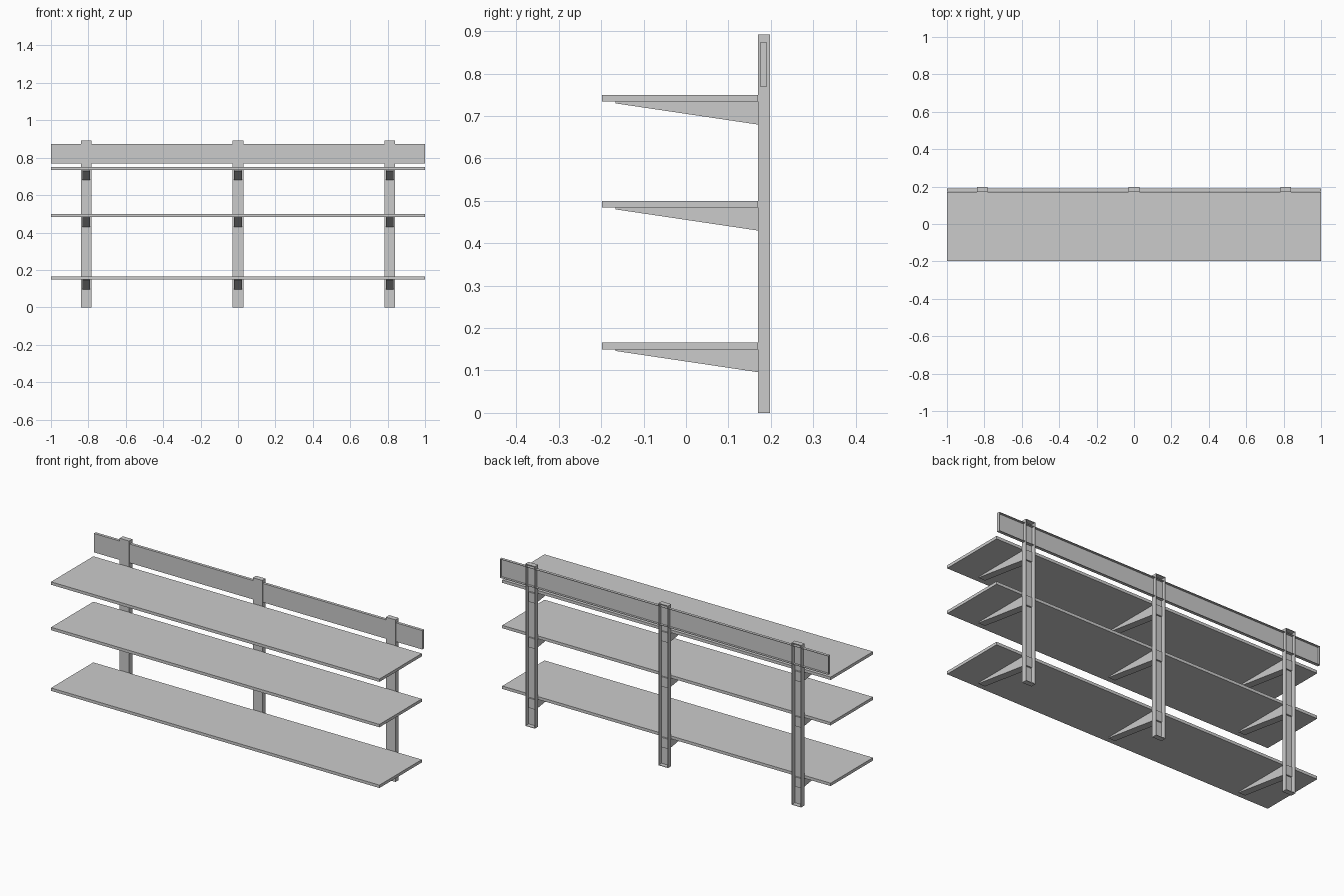
import bpy, bmesh

if "Cube" in bpy.data.objects:
    bpy.data.objects.remove(bpy.data.objects["Cube"])

FRONT, BACK, WALL = -0.198, 0.198, 0.004
POST_Y = 0.170
SHELF_T = 0.016
POST_X = (-0.811, 0, 0.811)
SHELF_TOPS = (0.166, 0.5, 0.75)


def finish(name, bm):
    bmesh.ops.recalc_face_normals(bm, faces=bm.faces)
    me = bpy.data.meshes.new(name)
    bm.to_mesh(me)
    bm.free()
    ob = bpy.data.objects.new(name, me)
    bpy.context.collection.objects.link(ob)
    return ob


def box(name, x0, x1, y0, y1, z0, z1, tray=False):
    """Box; a tray has its back (+y) face sunk in, leaving thin walls."""
    bm = bmesh.new()
    bmesh.ops.create_cube(bm, size=1)
    for v in bm.verts:
        v.co = (x1 if v.co.x > 0 else x0, y1 if v.co.y > 0 else y0, z1 if v.co.z > 0 else z0)
    if tray:
        bm.normal_update()
        back = max(bm.faces, key=lambda f: f.calc_center_median().y)
        bmesh.ops.inset_region(bm, faces=[back], thickness=WALL)
        walls = bmesh.ops.extrude_face_region(bm, geom=[back])["geom"]
        bmesh.ops.translate(bm, vec=(0, y0 + WALL - y1, 0),
                            verts=[g for g in walls if isinstance(g, bmesh.types.BMVert)])
        if back.is_valid:
            bmesh.ops.delete(bm, geom=[back], context='FACES_ONLY')
    return finish(name, bm)


def prism(name, x0, x1, profile):
    """Extrude a (y, z) profile along x."""
    bm = bmesh.new()
    f = bm.faces.new([bm.verts.new((x0, y, z)) for y, z in profile])
    ext = bmesh.ops.extrude_face_region(bm, geom=[f])["geom"]
    bmesh.ops.translate(bm, vec=(x1 - x0, 0, 0),
                        verts=[g for g in ext if isinstance(g, bmesh.types.BMVert)])
    return finish(name, bm)


# Upright channel posts, open at the back
for x in POST_X:
    box("post", x - 0.029, x + 0.029, POST_Y, BACK, 0, 0.892, tray=True)

# Shelves with tapered brackets whose heels hook into the posts
for top in SHELF_TOPS:
    under = top - SHELF_T
    box("shelf", -1, 1, FRONT, POST_Y, under, top)
    for x in POST_X:
        prism("bracket", x - 0.021, x + 0.021,
              [(-0.166, under), (-0.166, under - 0.004), (POST_Y, under - 0.054),
               (POST_Y + 0.012, under - 0.054), (POST_Y + 0.012, under)])

# Top rail, a shallow tray running through the posts
box("top_rail", -1, 1, 0.175, 0.191, 0.77, 0.874, tray=True)
